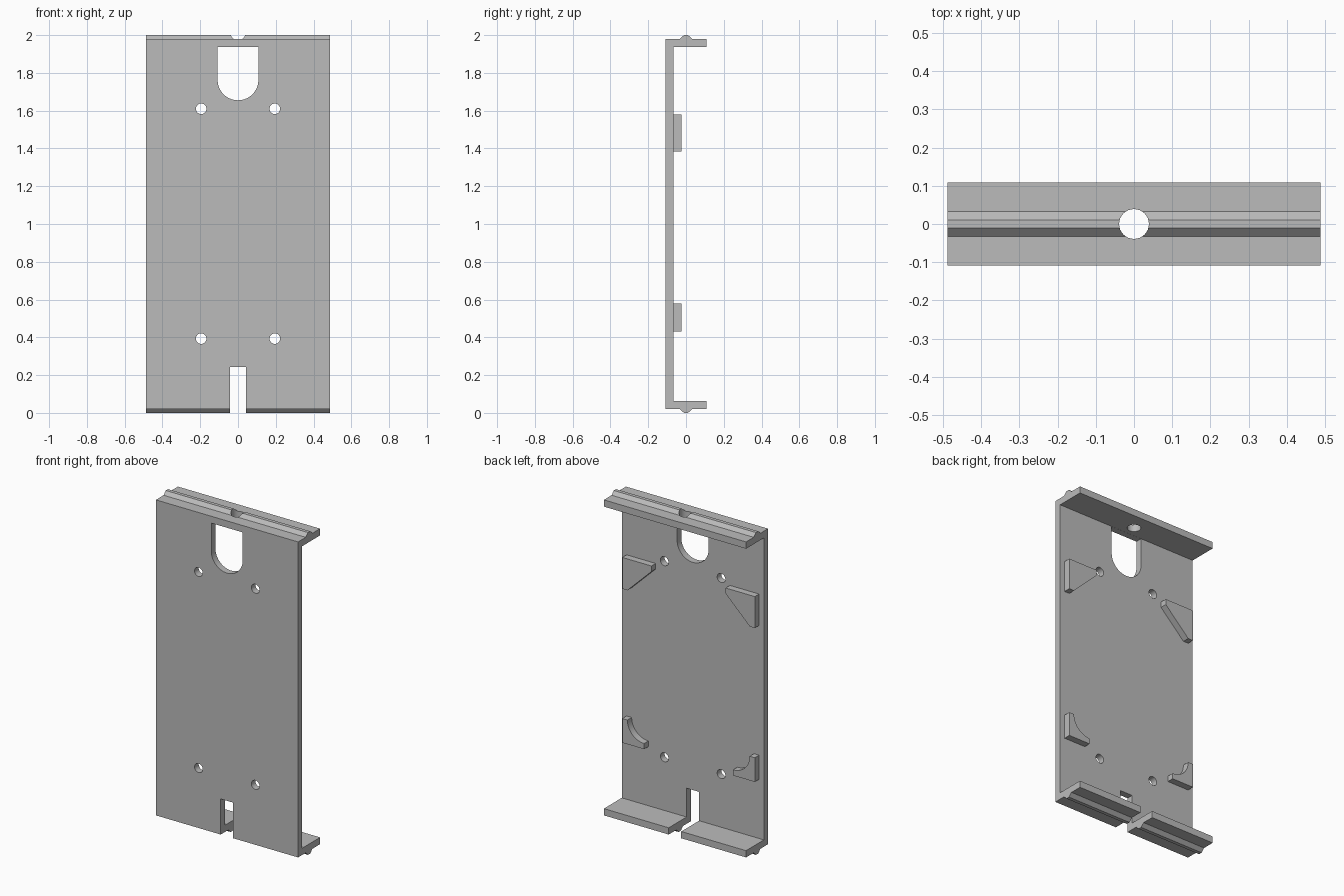
import bpy, bmesh
from math import sin, cos, pi
from mathutils import Vector

cube = bpy.data.objects.get("Cube")
if cube:
    bpy.data.objects.remove(cube, do_unlink=True)

grey = bpy.data.materials.new("plain grey")
grey.use_nodes = True
grey.diffuse_color = (0.5, 0.5, 0.5, 1)
grey.node_tree.nodes["Principled BSDF"].inputs["Base Color"].default_value = (0.5, 0.5, 0.5, 1)


def prism(name, points, axis, start, end):
    """Extrude a 2D outline along an axis; the outline uses the other two axes in order."""
    def place(a, b):
        co = [a, b]
        co.insert("xyz".index(axis), start)
        return co
    bm = bmesh.new()
    face = bm.faces.new([bm.verts.new(place(a, b)) for a, b in points])
    new = bmesh.ops.extrude_face_region(bm, geom=[face])["geom"]
    move = Vector([end - start if k == axis else 0 for k in "xyz"])
    bmesh.ops.translate(bm, vec=move, verts=[g for g in new if isinstance(g, bmesh.types.BMVert)])
    bmesh.ops.recalc_face_normals(bm, faces=bm.faces)
    mesh = bpy.data.meshes.new(name)
    bm.to_mesh(mesh)
    bm.free()
    mesh.materials.append(grey)
    obj = bpy.data.objects.new(name, mesh)
    bpy.context.scene.collection.objects.link(obj)
    return obj


def arc(cx, cy, r, a0, a1, n):
    return [(cx + r * cos(a0 + (a1 - a0) * i / n), cy + r * sin(a0 + (a1 - a0) * i / n))
            for i in range(n + 1)]


def circle(cx, cy, r, n=32):
    return arc(cx, cy, r, 0, 2 * pi, n)[:-1]


# Channel profile: thin plate, two flanges, a ridge along the outside of each flange
W, D, PLATE = 0.488, 0.108, -0.067
half = [(PLATE, 1.937), (D, 1.937), (D, 1.979), (0.033, 1.979), (0.011, 2.0),
        (-0.011, 2.0), (-0.033, 1.979), (-D, 1.979)]
profile = half + [(y, 2 - z) for y, z in reversed(half)]
panel = prism("channel_panel", profile, "x", -W, W)

# Openings: arched window, bottom slot, flange hole, four screw holes
window = [(0.108, 1.9365), (-0.108, 1.9365)] + arc(0, 1.763, 0.108, pi, 2 * pi, 32)
slot = [(-0.043, -0.1), (0.043, -0.1), (0.043, 0.242), (-0.043, 0.242)]
cutters = [prism("window_cutter", window, "y", -0.2, -0.03),
           prism("slot_cutter", slot, "y", -0.2, 0.2),
           prism("flange_hole_cutter", circle(0, 0, 0.039), "z", 1.9, 2.1)]
for x in (-0.195, 0.195):
    for z in (0.393, 1.61):
        cutters.append(prism("screw_hole_cutter", circle(x, z, 0.028), "y", -0.2, -0.03))

bpy.context.view_layer.objects.active = panel
for cutter in cutters:
    cutter.hide_render = True
    mod = panel.modifiers.new("cut", "BOOLEAN")
    mod.operation = "DIFFERENCE"
    mod.solver = "EXACT"
    mod.object = cutter
    bpy.ops.object.modifier_apply(modifier=mod.name)
for cutter in cutters:
    bpy.data.objects.remove(cutter, do_unlink=True)

# Corner blocks on the back: straight gussets above, concave ones below
upper = [(0.455, 1.58), (0.255, 1.58), (0.255, 1.545), (0.42, 1.385), (0.455, 1.385)]
lower = [(0.455, 0.43), (0.455, 0.58)] + arc(0.305, 0.58, 0.115, 0, -pi / 2, 12) + [(0.305, 0.43)]
for side, s in (("left", 1), ("right", -1)):
    for level, outline in (("upper", upper), ("lower", lower)):
        prism(f"{level}_{side}_block", [(s * x, z) for x, z in outline], "y", PLATE - 0.002, -0.025)

# Smooth the round walls, keep the corners sharp
for obj in bpy.context.scene.objects:
    obj.select_set(obj.type == "MESH")
bpy.ops.object.shade_smooth_by_angle(angle=0.4)
